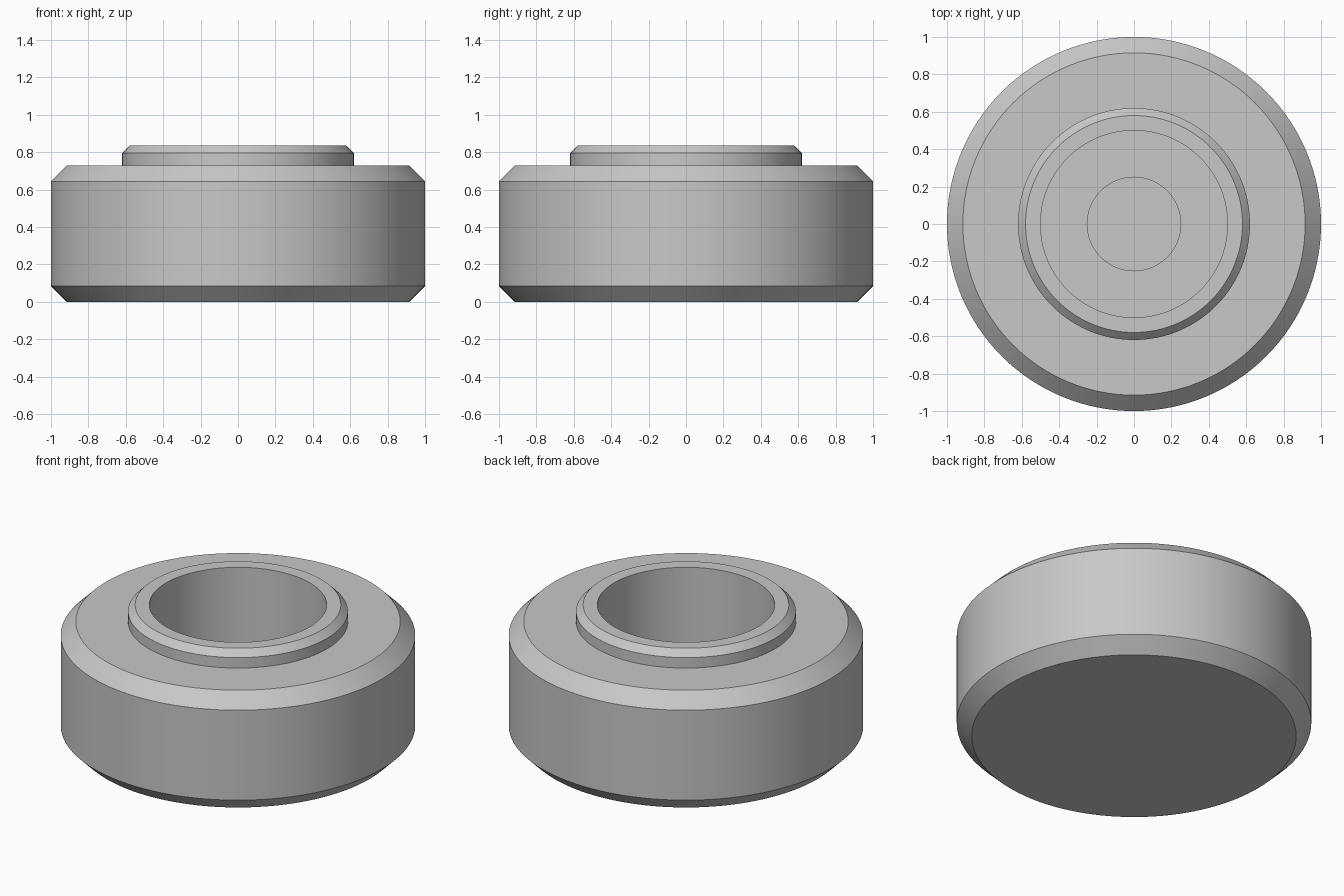
import bpy, bmesh, math

if "Cube" in bpy.data.objects:
    bpy.data.objects.remove(bpy.data.objects["Cube"])

SEGMENTS = 128

grey = bpy.data.materials.new("neutral_grey")
grey.diffuse_color = (0.58, 0.58, 0.58, 1)
grey.use_nodes = True
grey.node_tree.nodes["Principled BSDF"].inputs["Base Color"].default_value = grey.diffuse_color


def lathe(name, profile):
    """Revolve an (r, z) profile around z; points with r = 0 become poles."""
    bm = bmesh.new()
    rings = []
    for r, z in profile:
        if r == 0:
            rings.append([bm.verts.new((0, 0, z))] * SEGMENTS)
        else:
            rings.append([bm.verts.new((r * math.cos(2 * math.pi * i / SEGMENTS),
                                        r * math.sin(2 * math.pi * i / SEGMENTS), z))
                          for i in range(SEGMENTS)])
    for a, b in zip(rings, rings[1:]):
        for i in range(SEGMENTS):
            j = (i + 1) % SEGMENTS
            bm.faces.new(list(dict.fromkeys((a[i], a[j], b[j], b[i]))))
    bmesh.ops.recalc_face_normals(bm, faces=bm.faces)
    mesh = bpy.data.meshes.new(name)
    bm.to_mesh(mesh)
    bm.free()
    obj = bpy.data.objects.new(name, mesh)
    bpy.context.collection.objects.link(obj)
    mesh.materials.append(grey)
    bpy.context.view_layer.objects.active = obj
    obj.select_set(True)
    bpy.ops.object.shade_smooth_by_angle(angle=math.radians(30))
    obj.select_set(False)
    return obj


# Chamfered foot with raised collar, wide bore and narrower blind hole
lathe("round_foot", [
    (0, 0), (0.915, 0), (1, 0.085), (1, 0.645), (0.915, 0.73),   # body
    (0.62, 0.73), (0.62, 0.795), (0.58, 0.835),                  # collar
    (0.5, 0.835), (0.5, 0.25),                                   # bore
    (0.25, 0.25), (0.25, 0.1), (0, 0.1),                         # blind hole
])
